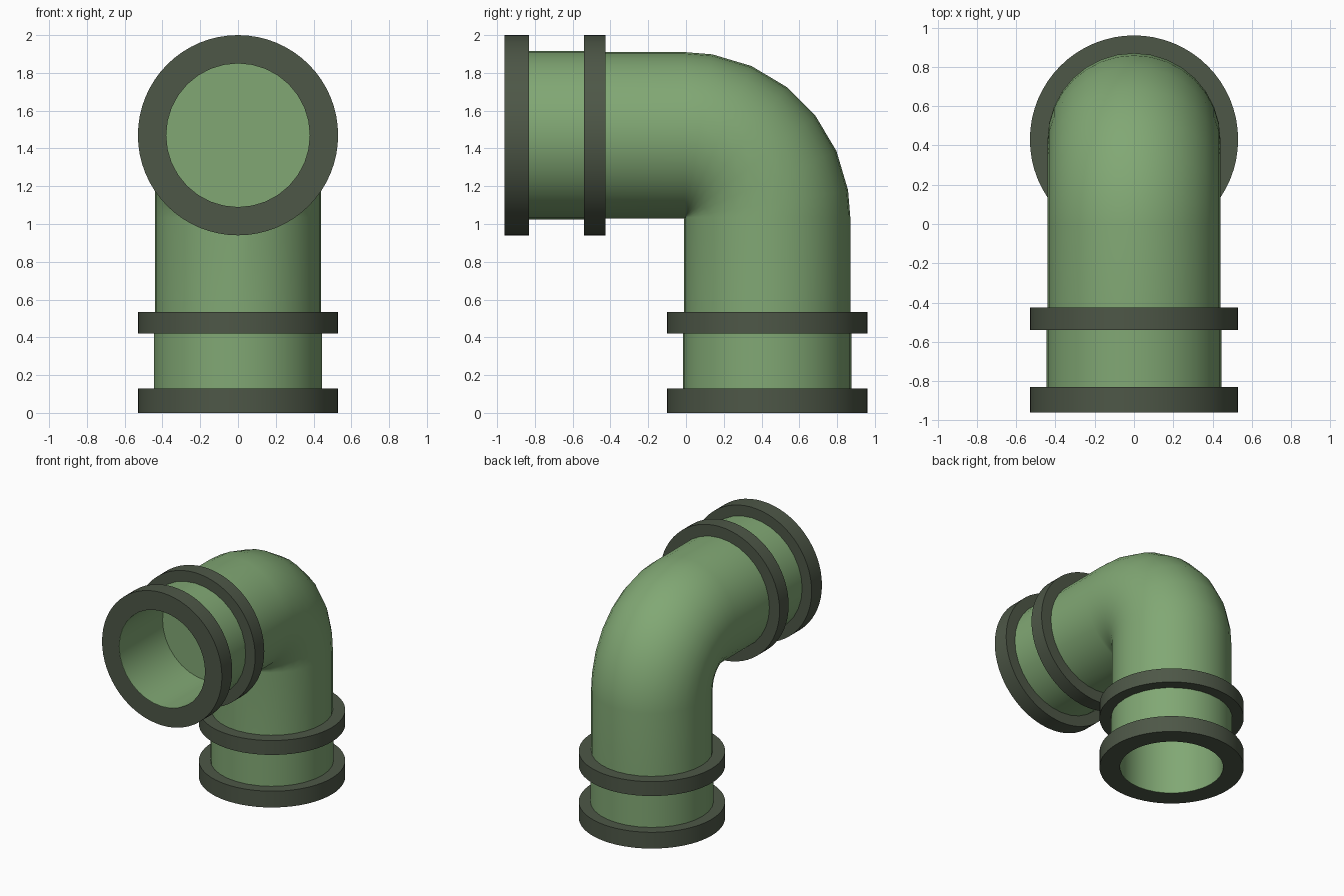
import bpy, bmesh, math
from mathutils import Vector, Matrix

if "Cube" in bpy.data.objects:
    bpy.data.objects.remove(bpy.data.objects["Cube"])


def material(name, color):
    m = bpy.data.materials.new(name)
    m.diffuse_color = (*color, 1)
    m.use_nodes = True
    m.node_tree.nodes["Principled BSDF"].inputs["Base Color"].default_value = m.diffuse_color
    return m


GREEN = material("pipe_green", (0.22, 0.39, 0.175))
DARK = material("rim_dark", (0.075, 0.095, 0.063))


def skin(name, rings, mat, matrix=Matrix()):
    """Join successive vertex rings into an open tube."""
    bm = bmesh.new()
    loops = [[bm.verts.new(p) for p in ring] for ring in rings]
    n = len(loops[0])
    for a, b in zip(loops, loops[1:]):
        for j in range(n):
            k = (j + 1) % n
            bm.faces.new((a[j], a[k], b[k], b[j]))
    bmesh.ops.remove_doubles(bm, verts=bm.verts, dist=1e-5)
    mesh = bpy.data.meshes.new(name)
    bm.to_mesh(mesh)
    bm.free()
    mesh.materials.append(mat)
    ob = bpy.data.objects.new(name, mesh)
    ob.matrix_world = matrix
    bpy.context.collection.objects.link(ob)
    return ob


def circle(center, e1, e2, r, n):
    return [center + r * (math.cos(t) * e1 + math.sin(t) * e2)
            for t in (2 * math.pi * j / n for j in range(n))]


X, Y, Z = Vector((1, 0, 0)), Vector((0, 1, 0)), Vector((0, 0, 1))


def lathe(name, profile, mat, matrix, n):
    return skin(name, [circle(Z * z, X, Y, r, n) for r, z in profile], mat, matrix)


# Elbow: two straight runs joined by a tight quarter bend
R, TUBE, CY, CZ = 0.435, 0.44, -0.005, 1.035
angles = [0] + [45 + 14.2 * (k - 2.5) for k in range(6)] + [90]
rings = [circle(Vector((0, CY + R, 0.5)), X, Y, TUBE, 32)]
for deg in angles:
    a = math.radians(deg)
    out = Vector((0, math.cos(a), math.sin(a)))
    rings.append(circle(Vector((0, CY, CZ)) + out * R, X, out, TUBE, 32))
rings.append(circle(Vector((0, -0.46, CZ + R)), X, Z, TUBE, 32))
skin("elbow_pipe", rings, GREEN)

# Identical fittings at the bottom and front mouths
ends = {
    "bottom": Matrix.Translation((0, 0.43, 0)),
    "front": Matrix.Translation((0, -0.96, 1.47)) @ Matrix.Rotation(-math.pi / 2, 4, 'X'),
}
for side, mw in ends.items():
    # Socket with a closed bore
    lathe(side + "_socket", [(0, 0.55), (0.38, 0.55), (0.38, 0.002), (0.446, 0.002),
                             (0.446, 0.5), (0.43, 0.5)], GREEN, mw, 32)
    # End flange and collar ring
    lathe(side + "_flange", [(0.38, 0), (0.53, 0), (0.53, 0.13), (0.43, 0.13)], DARK, mw, 64)
    lathe(side + "_collar", [(0.43, 0.42), (0.53, 0.42), (0.53, 0.535), (0.43, 0.535)],
          DARK, mw, 64)

# Smooth shading with crisp rims
for ob in bpy.context.collection.objects:
    ob.select_set(True)
    bpy.context.view_layer.objects.active = ob
bpy.ops.object.shade_smooth_by_angle(angle=math.radians(30))
